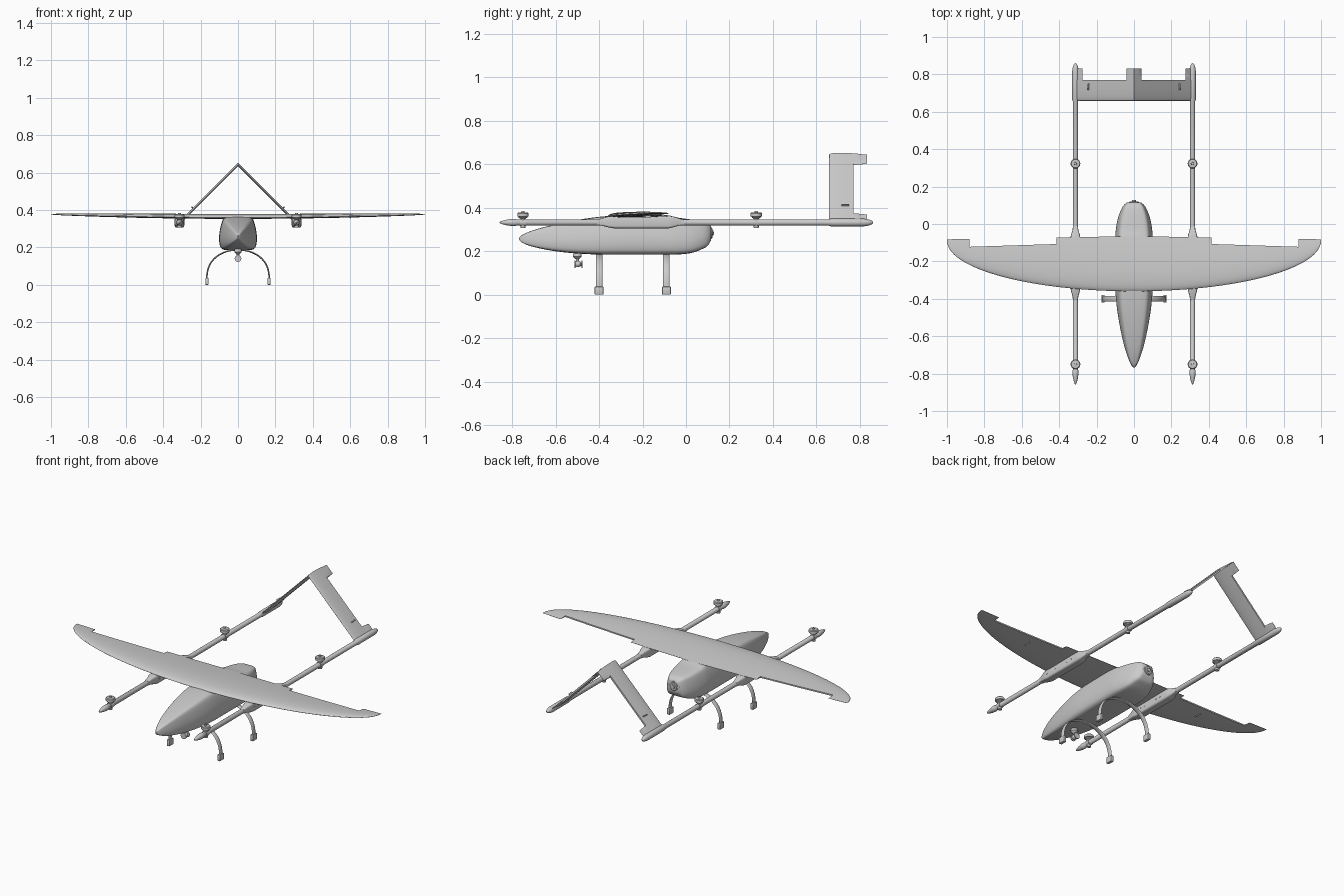
import bpy, bmesh, math
from mathutils import Matrix, Vector

if "Cube" in bpy.data.objects:
    bpy.data.objects.remove(bpy.data.objects["Cube"])


def finish(name, bm, angle=35):
    bmesh.ops.remove_doubles(bm, verts=bm.verts[:], dist=1e-5)
    bmesh.ops.recalc_face_normals(bm, faces=bm.faces[:])
    me = bpy.data.meshes.new(name)
    bm.to_mesh(me)
    bm.free()
    ob = bpy.data.objects.new(name, me)
    bpy.context.collection.objects.link(ob)
    bpy.ops.object.select_all(action='DESELECT')
    ob.select_set(True)
    bpy.context.view_layer.objects.active = ob
    bpy.ops.object.shade_smooth_by_angle(angle=math.radians(angle))
    return ob


def loft(name, rings, angle=35):
    """Skin closed rings of equal length and cap both ends."""
    bm = bmesh.new()
    vs = [[bm.verts.new(p) for p in r] for r in rings]
    n = len(vs[0])
    for a, b in zip(vs, vs[1:]):
        for i in range(n):
            j = (i + 1) % n
            bm.faces.new((a[i], a[j], b[j], b[i]))
    bm.faces.new(vs[0])
    bm.faces.new(vs[-1])
    return finish(name, bm, angle)


def turned(name, profile, origin, axis='Z', n=24):
    """Round part from (radius, distance along axis) pairs."""
    rings = []
    for r, h in profile:
        r = max(r, 0.0003)
        ring = []
        for i in range(n):
            c, s = r * math.cos(math.tau * i / n), r * math.sin(math.tau * i / n)
            p = {'X': (h, c, s), 'Y': (c, h, s), 'Z': (c, s, h)}[axis]
            ring.append(Vector(origin) + Vector(p))
        rings.append(ring)
    return loft(name, rings)


def box(name, centre, size, rot=(0, 0, 0), bevel=0.003):
    bm = bmesh.new()
    bmesh.ops.create_cube(bm, size=1, matrix=Matrix.Diagonal((*size, 1)))
    bmesh.ops.bevel(bm, geom=bm.edges[:], offset=bevel, segments=2, affect='EDGES', profile=0.5)
    ob = finish(name, bm)
    ob.location, ob.rotation_euler = centre, rot
    return ob


def catmull(keys, steps=4):
    out = []
    for i in range(len(keys) - 1):
        p0, p1, p2, p3 = keys[max(i - 1, 0)], keys[i], keys[i + 1], keys[min(i + 2, len(keys) - 1)]
        for k in range(steps):
            t = k / steps
            out.append([0.5 * (2 * b + (c - a) * t + (2 * a - 5 * b + 4 * c - d) * t * t
                               + (3 * b - a - 3 * c + d) * t ** 3)
                        for a, b, c, d in zip(p0, p1, p2, p3)])
    return out + [list(keys[-1])]


def airfoil_surface(name, half_x, le, te, cut, zc, up, low):
    """Airfoil skin across x; the trailing edge is chopped at cut(x)."""
    ts = [(1 - math.cos(math.pi * i / 20)) / 2 for i in range(21)]
    f = lambda s: 2 * (1.4845 * s ** 0.5 - 0.63 * s - 1.758 * s ** 2 + 1.4215 * s ** 3 - 0.5 * s ** 4)
    rings = []
    for x in sorted({-h for h in half_x} | set(half_x)):
        a = abs(x)
        y0, c = le(a), te(a) - le(a)
        s = [min(t, (cut(a) - y0) / c) for t in ts]
        rings.append([(x, y0 + t * c, zc(a) + up * c * f(t)) for t in reversed(s)]
                     + [(x, y0 + t * c, zc(a) - low * c * f(t)) for t in s])
    return loft(name, rings, 30)


# Wing with open aileron bays
span = [math.sin(math.pi / 2 * i / 28) for i in range(29)] + [0.413, 0.4135, 0.88, 0.8805]
wing_te = lambda a: -0.065 - 0.017 * a
airfoil_surface('wing', span, lambda a: -0.09 - 0.27 * math.sqrt(max(0, 1 - a * a)), wing_te,
                lambda a: -0.107 - 0.032 * (a - 0.413) if 0.4132 < a < 0.8802 else wing_te(a),
                lambda a: 0.36 + 0.016 * a * a, 0.066, 0.026)

# Inverted V tail with open control surface bays
airfoil_surface('v_tail', [0, 0.02, 0.04, 0.0405, 0.1, 0.2, 0.275, 0.2755, 0.31],
                lambda a: 0.658, lambda a: 0.835,
                lambda a: 0.77 if 0.0402 < a < 0.2752 else 0.832,
                lambda a: 0.643 - a, 0.055, 0.055)

# Fuselage: (y, half width, bottom, top)
stations = [(-.768, .004, .252, .262), (-.755, .014, .24, .274), (-.72, .03, .225, .29),
            (-.66, .05, .21, .309), (-.58, .069, .197, .328), (-.48, .087, .188, .347),
            (-.38, .098, .184, .36), (-.28, .101, .184, .365), (-.1, .101, .184, .365),
            (-.03, .097, .185, .353), (.03, .086, .193, .345), (.075, .07, .21, .338),
            (.1, .055, .225, .33), (.115, .038, .25, .315)]
half = catmull([(0, 0), (.5, .005), (.8, .03), (.94, .12), (1, .32), (.97, .55),
                (.86, .82), (.74, .95), (.5, .99), (0, 1)], 3)
section = half + [(-u, v) for u, v in half[-2:0:-1]]
loft('fuselage', [[(u * w, y, b + v * (t - b)) for u, v in section]
                  for y, w, b, t in catmull(stations)], 40)

# Pusher motor mount at the fuselage tail
turned('rear_motor_mount', [(.026, .10), (.026, .118), (.022, .121), (.011, .121), (.011, .127),
                            (.004, .128)], (0, 0, .283), 'Y', 12)

BX, BZ = 0.313, 0.332
for side, sx in (('left', -1), ('right', 1)):
    x = sx * BX
    # Boom with pointed ends
    turned(side + '_boom', [(.002, -.858), (.008, -.845), (.013, -.825), (.0165, -.8), (.0165, -.785),
                            (.014, -.78), (.014, .655), (.0175, .665), (.0175, .82), (.014, .84),
                            (.008, .855), (.003, .86)], (x, 0, BZ), 'Y')
    # Fairing that joins boom and wing
    rings = []
    for y, w, b, t in ((-.41, .013, .32, .345), (-.385, .016, .317, .352), (-.355, .025, .309, .36),
                       (-.33, .026, .305, .362), (-.08, .026, .305, .362), (-.06, .025, .309, .36),
                       (-.035, .016, .317, .352), (-.01, .013, .32, .345)):
        ring = []
        for i in range(24):
            c, s = math.cos(math.tau * i / 24), math.sin(math.tau * i / 24)
            ring.append((x + w * math.copysign(abs(c) ** .4, c), y,
                         (b + t) / 2 + (t - b) / 2 * math.copysign(abs(s) ** .4, s)))
        rings.append(ring)
    loft(side + '_boom_fairing', rings)
    for i, y in enumerate((-.325, -.29, -.258, -.195, -.16, -.125)):
        turned(f'{side}_fairing_screw_{i + 1}', [(.005, -.0275), (.005, .0275)], (x, y, .334), 'X', 10)
    # Lift motors and their clamps
    for end, y in (('front', -.75), ('rear', .323)):
        turned(f'{side}_{end}_motor', [(.011, .307), (.012, .31), (.012, .35), (.02, .354), (.02, .358),
                                       (.026, .36), (.026, .374), (.022, .378), (.008, .379),
                                       (.007, .384), (.003, .385)], (x, y, 0))
        turned(f'{side}_{end}_motor_clamp', [(.017, -.013), (.017, .013)], (x, y, BZ), 'Y')
    # Control horns
    box(side + '_tail_horn', (sx * .243, .733, .411), (.006, .034, .014), (0, sx * math.pi / 4, .1 * sx), .002)
    box(side + '_wing_horn', (sx * .6, -.18, .361), (.006, .04, .012), (0, 0, 0), .002)

# Landing gear: bowed straps with feet
for end, gy in (('front', -.40), ('rear', -.09)):
    path = []
    for i in range(-16, 17):
        a = math.pi / 2 * i / 16
        path.append(Vector((.167 * math.sin(a), gy, .025 + .162 * max(0, math.cos(a)) ** .8)))
    rings = []
    for i, p in enumerate(path):
        t = (path[min(i + 1, 32)] - path[max(i - 1, 0)]).normalized()
        nrm = Vector((-t.z, 0, t.x))
        rings.append([p + nrm * .004 * math.sin(math.tau * k / 12)
                      + Vector((0, .015 * math.cos(math.tau * k / 12), 0)) for k in range(12)])
    loft(end + '_gear_arch', rings, 50)
    for side, sx in (('left', -1), ('right', 1)):
        box(f'{end}_{side}_foot', (sx * .166, gy, .0185), (.018, .04, .037))

# Camera gimbal under the nose
turned('gimbal_mount', [(.012, .198), (.02, .185), (.02, .175), (.014, .168), (.007, .163), (.007, .15)],
       (0, -.5, 0))
turned('gimbal_yoke', [(.018, -.018), (.018, -.014), (.008, -.013), (.008, .013), (.018, .014),
                       (.018, .018)], (0, -.495, .14), 'Y', 16)
turned('gimbal_camera', [(.004, -.016), (.011, -.012), (.015, -.005), (.015, .005), (.011, .012),
                         (.004, .016)], (0, -.497, .141), 'X', 16)
